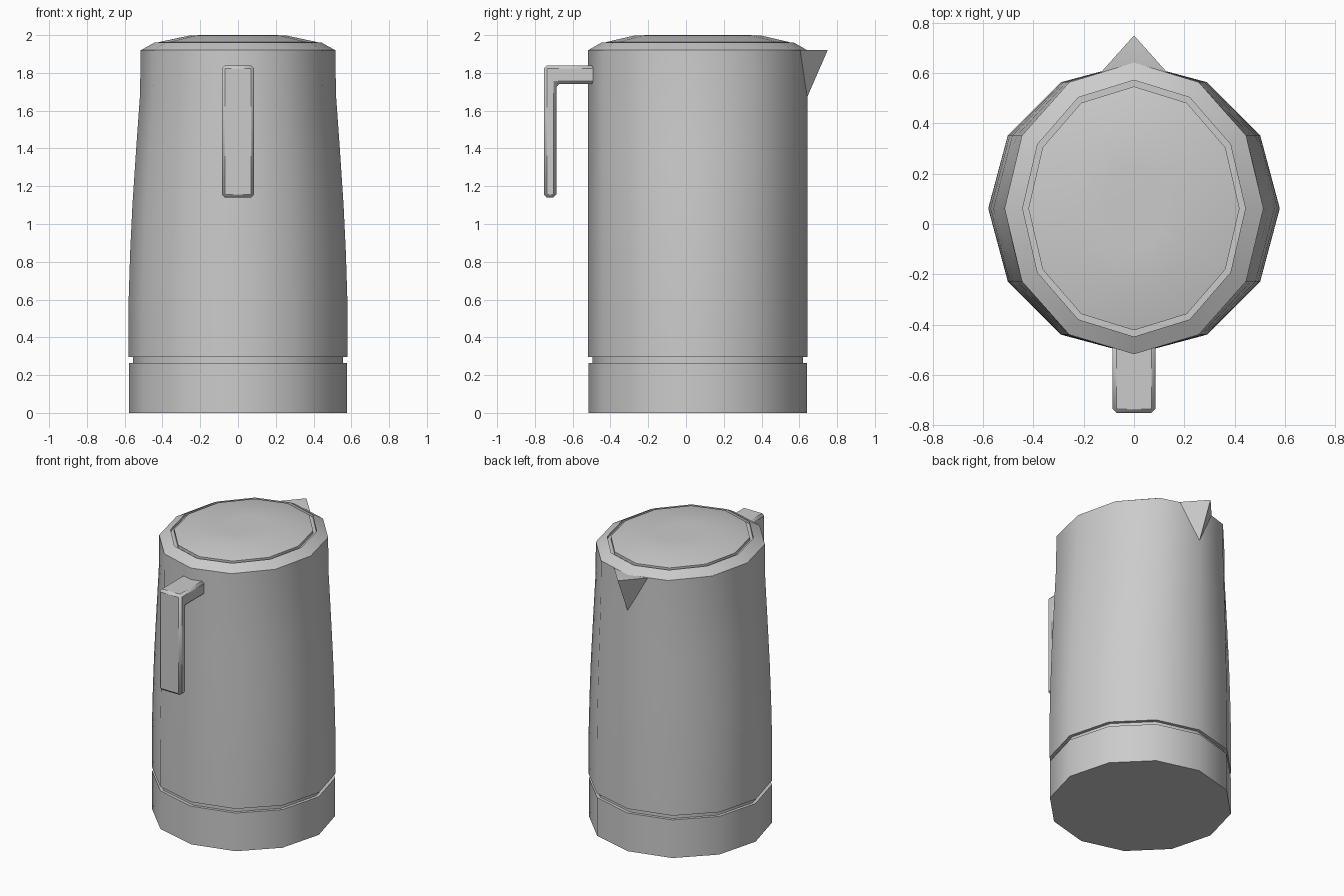
import bpy, bmesh
from math import sin, cos, tau, radians

if "Cube" in bpy.data.objects:
    bpy.data.objects.remove(bpy.data.objects["Cube"])

SIDES, CY = 12, 0.062


def finish(name, bm, angle=40):
    bmesh.ops.recalc_face_normals(bm, faces=bm.faces)
    me = bpy.data.meshes.new(name)
    bm.to_mesh(me)
    bm.free()
    ob = bpy.data.objects.new(name, me)
    bpy.context.collection.objects.link(ob)
    bpy.ops.object.select_all(action='DESELECT')
    ob.select_set(True)
    bpy.context.view_layer.objects.active = ob
    bpy.ops.object.shade_smooth_by_angle(angle=radians(angle))
    return ob


def loft(name, rings):
    """Stack 12-sided oval rings (z, x radius, y radius) and cap both ends."""
    bm = bmesh.new()
    loops = [[bm.verts.new((rx * cos(tau * i / SIDES), CY + ry * sin(tau * i / SIDES), z))
              for i in range(SIDES)] for z, rx, ry in rings]
    for a, b in zip(loops, loops[1:]):
        for i in range(SIDES):
            j = (i + 1) % SIDES
            bm.faces.new((a[i], a[j], b[j], b[i]))
    bm.faces.new(loops[0])
    bm.faces.new(loops[-1])
    return finish(name, bm)


# Base, seam groove, tapered body, rim, lid groove and domed lid
R = 0.578
loft("kettle_body", [
    (0, R, R), (0.265, R, R), (0.265, 0.557, 0.557), (0.295, 0.557, 0.557), (0.295, 0.58, 0.58),
    (0.6, 0.579, 0.58), (0.85, 0.571, 0.58), (1.1, 0.559, 0.58), (1.4, 0.539, 0.58),
    (1.68, 0.519, 0.58), (1.92, 0.515, 0.58),
    (1.96, 0.443, 0.51), (1.943, 0.443, 0.51), (1.943, 0.42, 0.485),
    (1.963, 0.42, 0.485), (1.999, 0.25, 0.33), (2.0, 0.12, 0.16)])

# Pointed spout, flat on top and tapering down into the body
bm = bmesh.new()
tip, left, right, low, inner = [bm.verts.new(p) for p in (
    (0, 0.75, 1.92), (-0.13, 0.605, 1.92), (0.13, 0.605, 1.92), (0, 0.641, 1.67), (0, 0.56, 1.9))]
for f in ((tip, left, right), (tip, left, low), (tip, right, low),
          (left, right, inner), (left, low, inner), (right, low, inner)):
    bm.faces.new(f)
finish("spout", bm)

# Handle: L-shaped side profile extruded across x
profile = [(-0.47, 1.84), (-0.752, 1.84), (-0.752, 1.14), (-0.686, 1.14),
           (-0.686, 1.742), (-0.47, 1.742)]
bm = bmesh.new()
face = bm.faces.new([bm.verts.new((-0.085, y, z)) for y, z in profile])
ext = bmesh.ops.extrude_face_region(bm, geom=[face])
bmesh.ops.translate(bm, vec=(0.17, 0, 0),
                    verts=[v for v in ext["geom"] if isinstance(v, bmesh.types.BMVert)])
handle = finish("handle", bm, 20)
bevel = handle.modifiers.new("bevel", 'BEVEL')
bevel.width = 0.016
bevel.segments = 1
